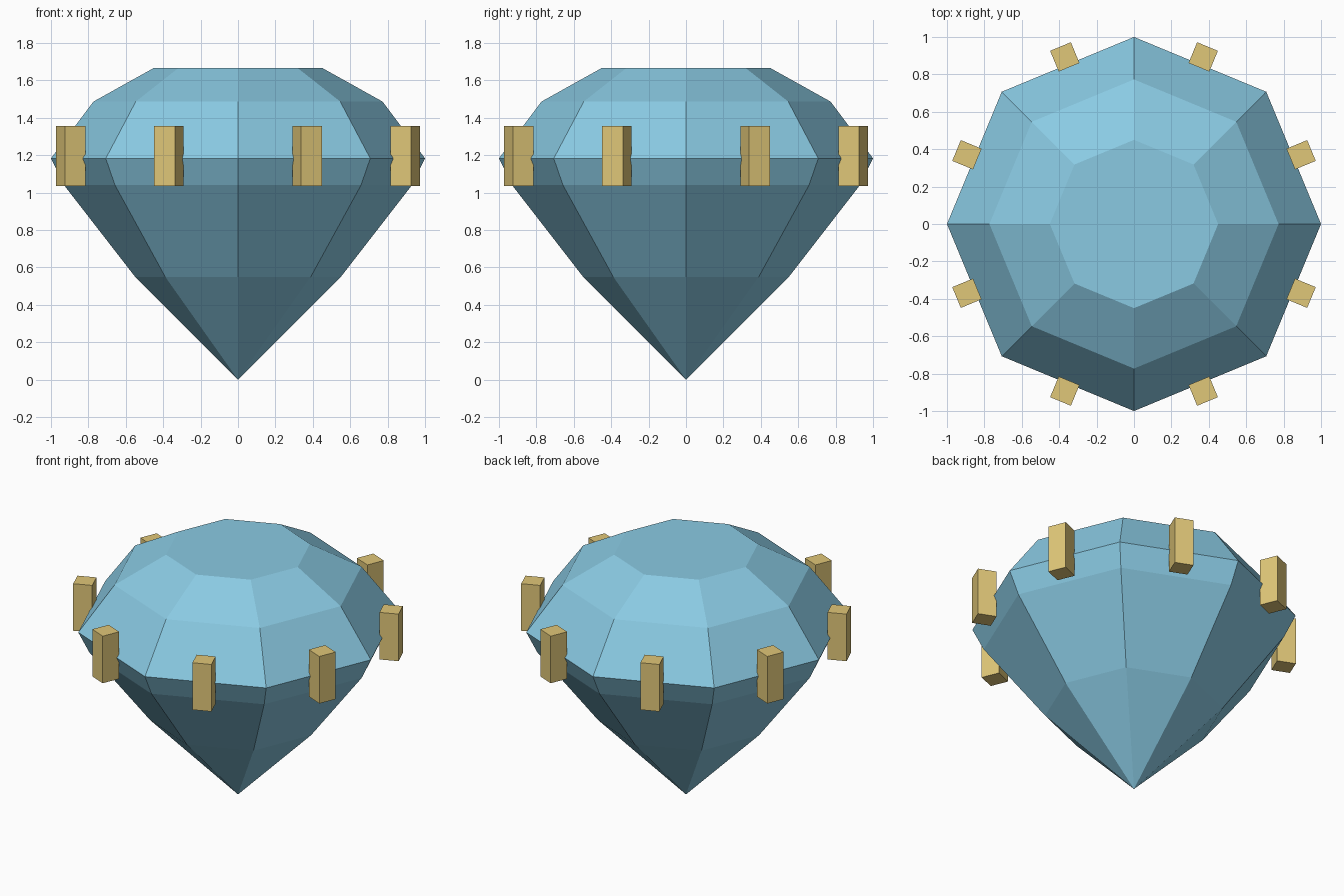
import bpy
import bmesh
from math import cos, sin, pi

SIDES = 8


def make_material(name, rgb):
    mat = bpy.data.materials.new(name)
    mat.use_nodes = True
    mat.diffuse_color = (*rgb, 1)
    mat.node_tree.nodes["Principled BSDF"].inputs["Base Color"].default_value = (*rgb, 1)
    return mat


def finish(bm, name, mat):
    bmesh.ops.recalc_face_normals(bm, faces=bm.faces)
    mesh = bpy.data.meshes.new(name)
    bm.to_mesh(mesh)
    bm.free()
    mesh.materials.append(mat)
    obj = bpy.data.objects.new(name, mesh)
    bpy.context.collection.objects.link(obj)
    return obj


def make_gem(profile, mat):
    """Faceted stone: a point joined to stacked octagonal rings and a flat table."""
    bm = bmesh.new()
    tip = bm.verts.new((0, 0, 0))
    rings = [[bm.verts.new((r * cos(2 * pi * i / SIDES), r * sin(2 * pi * i / SIDES), z))
              for i in range(SIDES)] for r, z in profile]
    for i in range(SIDES):
        j = (i + 1) % SIDES
        bm.faces.new((tip, rings[0][j], rings[0][i]))
        for low, high in zip(rings, rings[1:]):
            bm.faces.new((low[i], low[j], high[j], high[i]))
    bm.faces.new(rings[-1])
    return finish(bm, "gem", mat)


def make_prong(index, mat):
    """Upright square bar centred on one girdle edge."""
    angle = 2 * pi * (index + 0.5) / SIDES
    bm = bmesh.new()
    bmesh.ops.create_cube(bm, size=1)
    bmesh.ops.scale(bm, vec=(0.12, 0.12, 0.32), verts=bm.verts)
    prong = finish(bm, f"prong_{index + 1}", mat)
    prong.location = (0.967 * cos(angle), 0.967 * sin(angle), 1.197)
    prong.rotation_euler.z = angle


cube = bpy.data.objects.get("Cube")
if cube:
    bpy.data.objects.remove(cube, do_unlink=True)

blue = make_material("pale blue", (0.254, 0.591, 0.768))
gold = make_material("soft gold", (0.745, 0.571, 0.188))

# Pavilion, girdle, crown and table outline as (radius, height)
make_gem([(0.55, 0.55), (0.93, 1.04), (1.0, 1.183), (0.773, 1.487), (0.45, 1.667)], blue)

# Ring of prongs
for k in range(SIDES):
    make_prong(k, gold)
